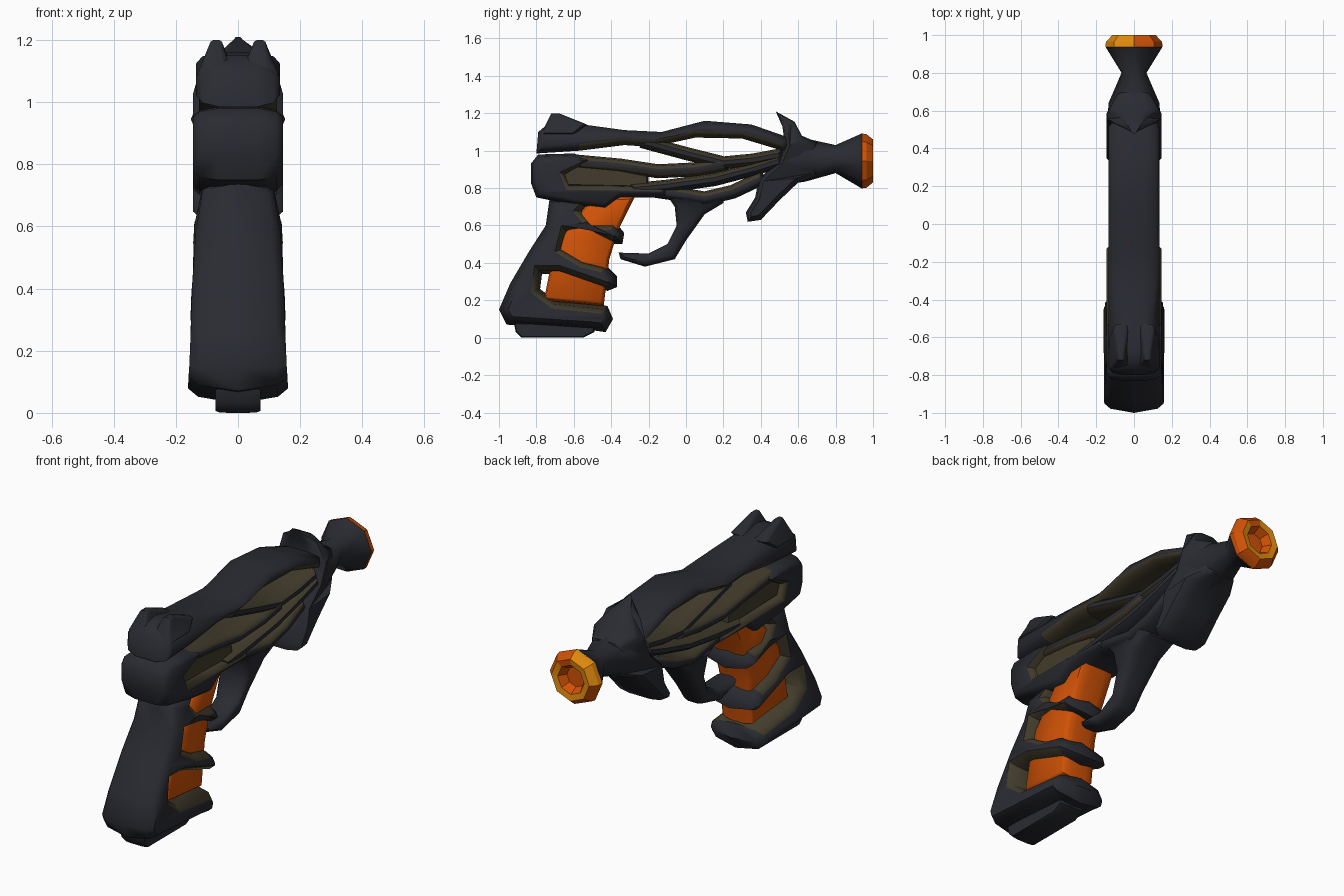
import bpy
import bmesh
import math
from mathutils import Vector
from mathutils.geometry import tessellate_polygon

default_cube = bpy.data.objects.get("Cube")
if default_cube:
    bpy.data.objects.remove(default_cube, do_unlink=True)


def make_material(name, red, green, blue):
    material = bpy.data.materials.new(name)
    material.use_nodes = True
    colour = (red, green, blue, 1)
    material.diffuse_color = colour
    material.node_tree.nodes["Principled BSDF"].inputs["Base Color"].default_value = colour
    return material


charcoal = make_material("charcoal", .023, .024, .031)
olive = make_material("olive brown", .055, .045, .025)
orange = make_material("glowing orange", .64, .085, .002)
amber = make_material("amber", .74, .25, .004)


def finish(name, bm, materials, sharp_angle=50):
    """Turn a bmesh into a shaded object."""
    bmesh.ops.recalc_face_normals(bm, faces=bm.faces)
    mesh = bpy.data.meshes.new(name)
    bm.to_mesh(mesh)
    bm.free()
    for material in materials:
        mesh.materials.append(material)
    obj = bpy.data.objects.new(name, mesh)
    bpy.context.collection.objects.link(obj)
    bpy.ops.object.select_all(action='DESELECT')
    obj.select_set(True)
    bpy.context.view_layer.objects.active = obj
    bpy.ops.object.shade_smooth_by_angle(angle=math.radians(sharp_angle))
    return obj


def inset_outline(points, distance):
    """Move every corner of a closed outline inwards with mitred joints."""
    count = len(points)
    area = sum(points[i - 1].cross(points[i]) for i in range(count))
    side = 1 if area > 0 else -1
    result = []
    for i, point in enumerate(points):
        before = (point - points[i - 1]).normalized()
        after = (points[(i + 1) % count] - point).normalized()
        inward_a = Vector((-before.y, before.x)) * side
        inward_b = Vector((-after.y, after.x)) * side
        stretch = max(.6, 1 + inward_a.dot(inward_b))
        result.append(point + (inward_a + inward_b) * distance / stretch)
    return result


# Sideways fraction and inset fraction of each ring in a section
ROUNDED = ((-1, 1), (-.85, .35), (-.45, 0), (.45, 0), (.85, .35), (1, 1))
RIDGED = ((-1, 1), (-.8, .45), (0, 0), (.8, .45), (1, 1))


def slab(name, outline, width, rounding, lined=(), body=charcoal, offset=0, section=ROUNDED):
    """Side outline (y, z) given thickness along x, with rounded rims.
    Outline edges listed in lined get the lining colour."""
    points = [Vector(p) for p in outline]
    count = len(points)
    bm = bmesh.new()
    rings = []
    for side, depth in section:
        moved = inset_outline(points, rounding * depth)
        ring = []
        for base, p in zip(points, moved):
            half = width(base.x, base.y) if callable(width) else width
            ring.append(bm.verts.new((offset + side * half, p.x, p.y)))
        rings.append(ring)
    for low, high in zip(rings, rings[1:]):
        for i in range(count):
            j = (i + 1) % count
            face = bm.faces.new((low[i], low[j], high[j], high[i]))
            face.material_index = int(i in lined)
    rim = [p.to_3d() for p in inset_outline(points, rounding)]
    for triangle in tessellate_polygon([rim]):
        for ring in (rings[0], rings[-1]):
            bm.faces.new([ring[i] for i in triangle])
    return finish(name, bm, (body, olive))


def ribbon(name, path, thickness, width, lined_sides):
    """Strand following a path; lined_sides names the olive edges."""
    path = [Vector(p) for p in path]
    upper, lower = [], []
    for i, point in enumerate(path):
        along = path[min(i + 1, len(path) - 1)] - path[max(i - 1, 0)]
        across = Vector((-along.y, along.x)).normalized() * thickness / 2
        upper.append(point + across)
        lower.append(point - across)
    last = len(path) - 1
    lined = set()
    if "top" in lined_sides:
        lined.update(range(last))
    if "bottom" in lined_sides:
        lined.update(range(last + 1, last + 1 + last))
    return slab(name, upper + lower[::-1], width, thickness * .34, lined)


def loft(name, stations, materials, paint, sharp_angle, sides=8):
    """Octagonal tube along y from (y, z, x radius, z radius) stations."""
    bm = bmesh.new()
    rings = []
    for y, z, radius_x, radius_z in stations:
        turns = [math.tau * k / sides for k in range(sides)]
        rings.append([bm.verts.new((radius_x * math.cos(t), y, z + radius_z * math.sin(t)))
                      for t in turns])
    for level, (low, high) in enumerate(zip(rings, rings[1:])):
        for i in range(sides):
            j = (i + 1) % sides
            face = bm.faces.new((low[i], low[j], high[j], high[i]))
            face.material_index = paint(level, i)
    bm.faces.new(rings[0])
    bm.faces.new(rings[-1])
    return finish(name, bm, materials, sharp_angle)


# Grip with finger lobes and lined notches
grip_outline = [
    (-.73, .74), (-.75, .6), (-.84, .46), (-.94, .29), (-1, .15), (-.96, .07),
    (-.5, .04), (-.43, .03), (-.39, .1), (-.42, .17),
    (-.7, .2), (-.78, .26), (-.77, .34), (-.68, .34), (-.42, .25),
    (-.37, .27), (-.37, .33), (-.43, .39),
    (-.55, .42), (-.65, .48), (-.63, .56), (-.54, .57), (-.4, .5),
    (-.34, .5), (-.33, .56), (-.38, .62),
    (-.5, .62), (-.55, .68), (-.5, .76)]
notches = [*range(9, 14), *range(17, 22), *range(25, 28)]
slab("grip", grip_outline,
     lambda y, z: .162 - .035 * z - .1 * max(0, z - .55), .045, notches, section=RIDGED)

# Glowing core showing through the notches
slab("grip_core",
     [(-.76, .2), (-.44, .17), (-.41, .42), (-.36, .58), (-.27, .76), (-.5, .75), (-.7, .5)],
     .1, .02, body=orange)

# Magazine base under the grip
slab("magazine_base", [(-.92, .08), (-.91, .03), (-.88, 0), (-.55, 0), (-.49, .03), (-.49, .08)],
     .072, .006)

# Rear frame block, open towards the strands
slab("frame_block",
     [(-.83, .93), (-.79, .98), (-.6, .985), (-.5, .95), (-.64, .87), (-.62, .82),
      (-.4, .82), (-.1, .81), (-.1, .75), (-.35, .75), (-.43, .69), (-.6, .71),
      (-.8, .75), (-.83, .83)], .145, .03, range(3, 7))

# Sunken lining that closes the frame opening
slab("frame_lining", [(-.66, .81), (-.66, .9), (-.55, .94), (-.35, .9), (-.2, .87), (-.2, .8)],
     .11, .01, body=olive)

# Top rail
slab("top_rail",
     [(-.79, 1.1), (-.73, 1.15), (-.66, 1.16), (-.55, 1.14), (-.33, 1.11), (-.13, 1.1),
      (.1, 1.16), (.35, 1.14), (.55, 1.07), (.55, .99), (.3, 1.065), (.05, 1.07),
      (-.18, 1.02), (-.33, 1.03), (-.57, 1), (-.8, .985)],
     lambda y, z: .135 - (.7 * max(0, z - 1.1) if y < -.5 else 0), .035, range(9, 14))

# Paired sight ears on the rear of the rail
for label, side in (("left", 1), ("right", -1)):
    slab("sight_ear_" + label,
         [(-.78, 1.08), (-.72, 1.2), (-.68, 1.2), (-.53, 1.14), (-.6, 1.08)],
         lambda y, z: .06 - .32 * (z - 1.08), .015, offset=side * .07)

# Woven strands between rail and frame
ribbon("upper_strand", [(-.24, 1.05), (0, .985), (.2, .935), (.36, .95), (.52, .98)],
       .07, .125, ("top", "bottom"))
ribbon("middle_strand", [(-.62, .945), (-.35, .92), (-.15, .89), (.05, .9), (.22, .93)],
       .075, .13, ("top", "bottom"))
ribbon("lower_strand", [(-.3, .79), (-.1, .81), (.15, .845), (.36, .9), (.52, .95)],
       .07, .135, ("top",))
ribbon("bottom_strand", [(-.16, .785), (-.02, .765), (.1, .745), (.25, .78), (.42, .86)],
       .075, .125, ("top",))

# Trigger guard, narrowing towards its hooked tip
slab("trigger_guard",
     [(.2, .72), (.1, .66), (0, .52), (-.06, .42), (-.22, .38), (-.35, .42), (-.36, .455),
      (-.2, .45), (-.1, .5), (-.05, .6), (-.06, .7), (-.1, .76), (.2, .76)],
     lambda y, z: .065 + .16 * max(0, z - .45), .022)

# Fore shroud with its swept horn and lower fin
slab("fore_shroud",
     [(.48, 1.21), (.58, 1.155), (.62, 1.08), (.7, 1.045), (.7, .86), (.6, .83),
      (.5, .735), (.4, .63), (.33, .62), (.32, .67), (.37, .75), (.39, .85),
      (.49, .94), (.53, 1.03), (.515, 1.13)],
     lambda y, z: min(.145, .015 + 1.1 * max(0, 1.21 - z), .145 - .5 * max(0, y - .6)), .025)

# Flared barrel
loft("barrel", [(.54, .95, .14, .13), (.64, .95, .135, .115), (.8, .955, .066, .075),
                (.94, .945, .152, .147)], (charcoal,), lambda level, i: 0, 60)


def muzzle_paint(level, i):
    """Amber on one upper side of the ring and most of its front rim."""
    return int((level < 2 and i in (2, 3)) or (level == 2 and i != 1))


# Muzzle ring with a hollow bore
loft("muzzle_ring", [(.938, .945, .152, .147), (.965, .945, .148, .143),
                     (1, .945, .115, .115), (.995, .945, .08, .08), (.95, .945, .055, .055)],
     (orange, amber), muzzle_paint, 30)
